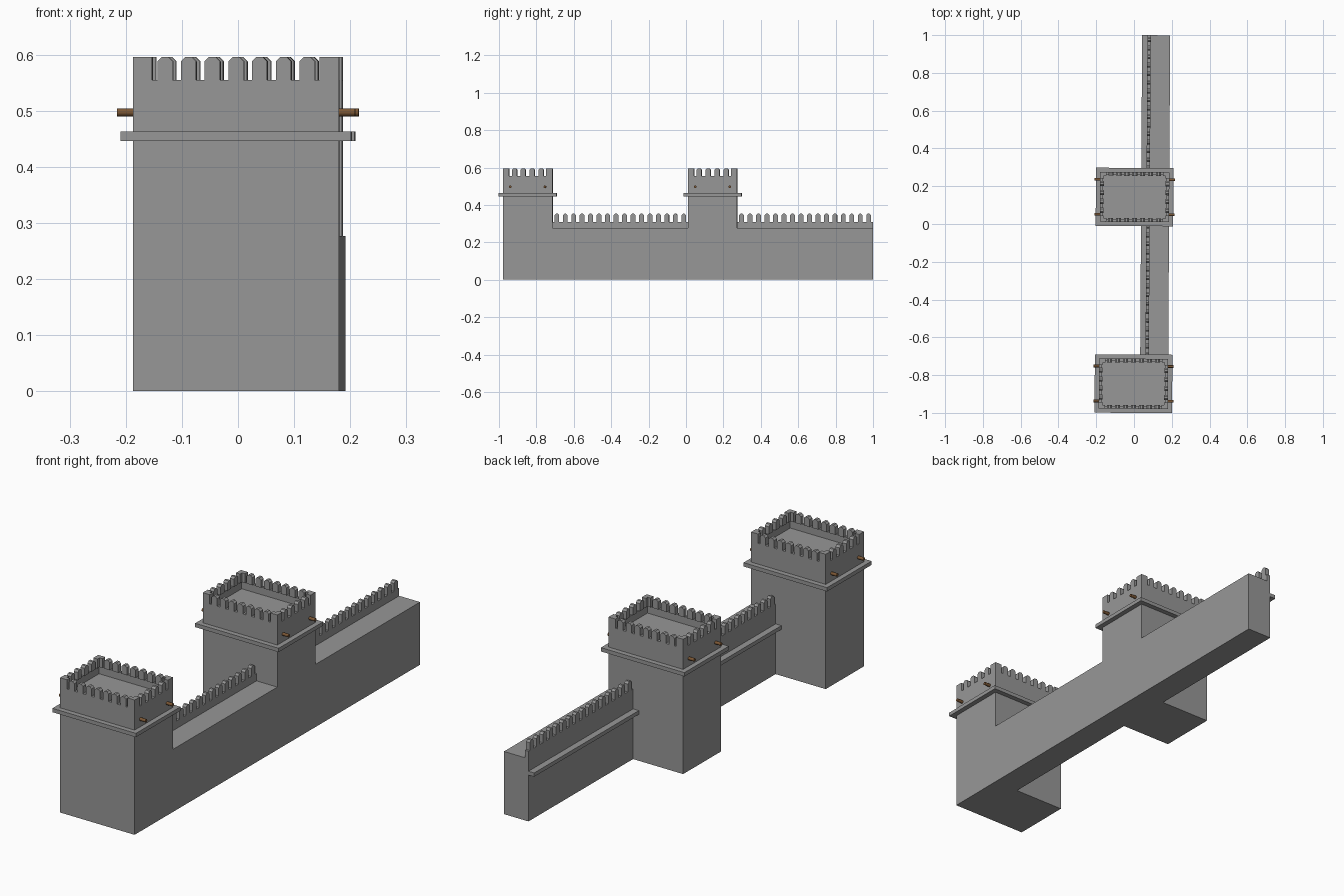
import bpy, bmesh
from mathutils import Matrix, Vector

if "Cube" in bpy.data.objects:
    bpy.data.objects.remove(bpy.data.objects["Cube"])

TURN = Matrix.Rotation(-0.006, 4, 'Z')   # whole model is very slightly turned
X0, X1 = -0.181, 0.1855                  # tower width; inner wall face shares X1


def material(name, rgb):
    m = bpy.data.materials.new(name)
    m.diffuse_color = (*rgb, 1)
    m.use_nodes = True
    m.node_tree.nodes["Principled BSDF"].inputs["Base Color"].default_value = m.diffuse_color
    return m


stone = material("dark_stone", (0.31, 0.31, 0.31))
wood = material("brown_wood", (0.2, 0.095, 0.035))


def finish(name, bm, mat=stone, smooth=False):
    bmesh.ops.recalc_face_normals(bm, faces=bm.faces)
    bm.transform(TURN)
    if smooth:
        for f in bm.faces:
            f.smooth = len(f.verts) == 4
    me = bpy.data.meshes.new(name)
    bm.to_mesh(me)
    bm.free()
    me.materials.append(mat)
    ob = bpy.data.objects.new(name, me)
    bpy.context.collection.objects.link(ob)


def prism(bm, pts, direction):
    """Extrude a closed polygon of 3D points along a direction."""
    f = bm.faces.new([bm.verts.new(p) for p in pts])
    r = bmesh.ops.extrude_face_region(bm, geom=[f], use_keep_orig=True)
    vs = [g for g in r['geom'] if isinstance(g, bmesh.types.BMVert)]
    bmesh.ops.translate(bm, verts=vs, vec=Vector(direction))


def box(bm, x0, x1, y0, y1, z0, z1):
    prism(bm, [(x0, y0, z0), (x1, y0, z0), (x1, y1, z0), (x0, y1, z0)], (0, 0, z1 - z0))


def merlon(bm, c, along, w, z0, z1, lo, hi):
    """Tooth with clipped top corners, centred at c along x or y, lo..hi across."""
    h, k = w / 2, 0.008
    prof = [(-h, z0), (h, z0), (h, z1 - k), (h - k, z1), (-h + k, z1), (-h, z1 - k)]
    if along == 'x':
        prism(bm, [(c + a, lo, z) for a, z in prof], (0, hi - lo, 0))
    else:
        prism(bm, [(lo, c + a, z) for a, z in prof], (hi - lo, 0, 0))


def tower(tag, y0, y1):
    # shaft with sunken roof floor
    bm = bmesh.new()
    box(bm, X0, X1, y0, y1, 0, 0.555)
    bmesh.ops.recalc_face_normals(bm, faces=bm.faces)
    top = max(bm.faces, key=lambda f: f.calc_center_median().z)
    t = 0.02
    bmesh.ops.inset_region(bm, faces=[top], thickness=t)
    inner = bmesh.ops.extrude_discrete_faces(bm, faces=[top])['faces'][0]
    bmesh.ops.translate(bm, verts=inner.verts, vec=(0, 0, -0.033))
    finish(tag + "_shaft", bm)

    # projecting string course
    bm = bmesh.new()
    o = 0.022
    box(bm, X0 - o, X1 + o, y0 - o, y1 + o, 0.446, 0.463)
    finish(tag + "_ledge", bm)

    # merlons: L-shaped corners and teeth between
    bm = bmesh.new()
    z0, z1, c = 0.555, 0.596, 0.034
    for x, sx in ((X0, 1), (X1, -1)):
        for y, sy in ((y0, 1), (y1, -1)):
            ell = [(0, 0), (c, 0), (c, t), (t, t), (t, c), (0, c)]
            prism(bm, [(x + sx * a, y + sy * b, z0) for a, b in ell], (0, 0, z1 - z0))
    for i in range(7):
        x = (X0 + X1) / 2 + (i - 3) * 0.0422
        merlon(bm, x, 'x', 0.027, z0, z1, y0, y0 + t)
        merlon(bm, x, 'x', 0.027, z0, z1, y1 - t, y1)
    for i in range(4):
        y = (y0 + y1) / 2 + (i - 1.5) * 0.0475
        merlon(bm, y, 'y', 0.027, z0, z1, X0, X0 + t)
        merlon(bm, y, 'y', 0.027, z0, z1, X1 - t, X1)
    finish(tag + "_merlons", bm)

    # beam ends sticking out of both sides
    bm = bmesh.new()
    for y in (y0 + 0.04, y1 - 0.04):
        for x in (X0 - 0.009, X1 + 0.009):
            m = Matrix.Translation((x, y, 0.497)) @ Matrix.Rotation(1.5708, 4, 'Y')
            bmesh.ops.create_cone(bm, cap_ends=True, segments=12, radius1=0.007,
                                  radius2=0.007, depth=0.04, matrix=m)
    finish(tag + "_beam_ends", bm, wood, True)


def wall(tag, y0, y1):
    # wall body and parapet as one profile
    xo, xp = 0.065, 0.083
    bm = bmesh.new()
    prof = [(xo, 0), (X1, 0), (X1, 0.277), (xp, 0.277), (xp, 0.31), (xo, 0.31)]
    prism(bm, [(x, y0, z) for x, z in prof], (0, y1 - y0, 0))
    finish(tag + "_body", bm)
    # outer ledge
    bm = bmesh.new()
    box(bm, 0.037, xo, y0, y1, 0.205, 0.222)
    finish(tag + "_ledge", bm)
    # merlons
    bm = bmesh.new()
    n = 16
    step = (y1 - y0) / n
    for i in range(n):
        merlon(bm, y0 + (i + 0.5) * step, 'y', 0.026, 0.31, 0.353, xo, xp)
    finish(tag + "_merlons", bm)


tower("front_tower", -0.978, -0.713)
tower("middle_tower", 0.011, 0.275)
wall("front_wall", -0.713, 0.011)
wall("back_wall", 0.275, 1.0)
